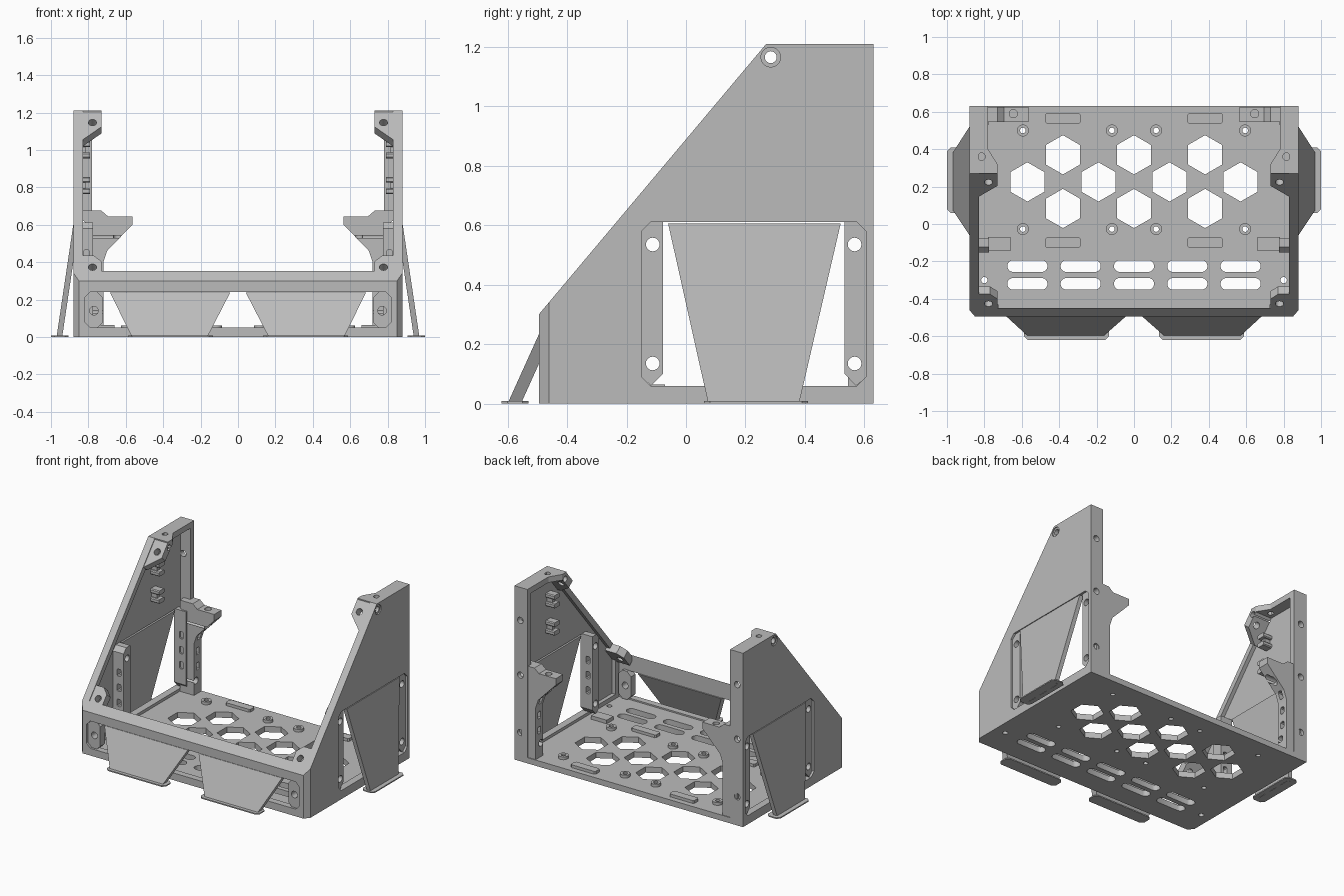
import bpy, bmesh, math
from mathutils import Vector

cube = bpy.data.objects.get("Cube")
if cube:
    bpy.data.objects.remove(cube)

grey = bpy.data.materials.new("plain grey")
grey.use_nodes = True
colour = (0.5, 0.5, 0.5, 1)
grey.diffuse_color = colour
grey.node_tree.nodes["Principled BSDF"].inputs["Base Color"].default_value = colour

W, BACK, FRONT, TOP = 0.88, 0.63, -0.495, 1.21
SLOPE0 = Vector((0, FRONT, 0.30))
ALONG = Vector((0, 0.765, 0.91)).normalized()
OUT = Vector((0, -ALONG.z, ALONG.y))


def on_slope(x, s, d=0):
    return SLOPE0 + Vector((x, 0, 0)) + ALONG * s + OUT * d


def solid(bm, ring_a, ring_b):
    """Closed solid between two matching rings."""
    a = [bm.verts.new(p) for p in ring_a]
    b = [bm.verts.new(p) for p in ring_b]
    faces = [bm.faces.new(a), bm.faces.new(b[::-1])]
    for i in range(len(a)):
        j = (i + 1) % len(a)
        faces.append(bm.faces.new((a[j], a[i], b[i], b[j])))
    bmesh.ops.recalc_face_normals(bm, faces=faces)


def prism(bm, axis, pts, lo, hi):
    place = {"x": lambda p, h: (h, p[0], p[1]),
             "y": lambda p, h: (p[0], h, p[1]),
             "z": lambda p, h: (p[0], p[1], h)}[axis]
    solid(bm, [place(p, lo) for p in pts], [place(p, hi) for p in pts])


def rect(a0, a1, b0, b1, c=0):
    """Rectangle, with corners cut by c."""
    if not c:
        return [(a0, b0), (a1, b0), (a1, b1), (a0, b1)]
    return [(a0 + c, b0), (a1 - c, b0), (a1, b0 + c), (a1, b1 - c),
            (a1 - c, b1), (a0 + c, b1), (a0, b1 - c), (a0, b0 + c)]


def disc(a, b, r, n=20, turn=0):
    return [(a + r * math.cos(turn + math.tau * i / n),
             b + r * math.sin(turn + math.tau * i / n)) for i in range(n)]


def slot(a, b, length, width):
    r, h = width / 2, (length - width) / 2
    return [(a + (h if math.cos(t) > 0 else -h) + r * math.cos(t), b + r * math.sin(t))
            for t in (math.tau * (i + 0.5) / 20 for i in range(20))]


def finish(name, bm):
    me = bpy.data.meshes.new(name)
    bm.to_mesh(me)
    bm.free()
    ob = bpy.data.objects.new(name, me)
    bpy.context.collection.objects.link(ob)
    me.materials.append(grey)
    return ob


def cut(ob, bm):
    """Subtract a set of cutters and bake the result."""
    tool = finish("cutter", bm)
    tool.hide_render = True
    mod = ob.modifiers.new("cut", "BOOLEAN")
    mod.operation, mod.solver, mod.object = "DIFFERENCE", "EXACT", tool
    mod.use_self = True
    graph = bpy.context.evaluated_depsgraph_get()
    ob.data = bpy.data.meshes.new_from_object(ob.evaluated_get(graph))
    ob.modifiers.clear()
    bpy.data.objects.remove(tool)


def mirrored(ob):
    bm = bmesh.new()
    bm.from_mesh(ob.data)
    for v in bm.verts:
        v.co.x *= -1
    bmesh.ops.reverse_faces(bm, faces=bm.faces[:])
    finish(ob.name.replace("left", "right"), bm)


# Frame: side profile, hollowed, with chamfered front corners
bm = bmesh.new()
prism(bm, "x", [(FRONT, 0), (BACK, 0), (BACK, TOP), (0.27, TOP), (FRONT, 0.30)], -W, W)
frame = finish("frame", bm)
bm = bmesh.new()
prism(bm, "x", rect(-0.45, 2, 0.04, 2), -0.83, 0.83)
cut(frame, bm)

bm = bmesh.new()
for s in (-1, 1):
    prism(bm, "z", [(s * 0.85, -0.6), (s * 0.85, FRONT), (s * W, -0.46), (s * 1, -0.46), (s * 1, -0.6)], -1, 2)
    # sunk inner panel
    prism(bm, "x", [(-0.41, 0.07), (0.59, 0.07), (0.59, 1.17), (0.285, 1.17), (-0.41, 0.34)], s * 0.7, s * 0.857)
prism(bm, "y", rect(-0.82, 0.82, 0.05, 0.24, 0.03), -0.7, -0.43)
cut(frame, bm)

bm = bmesh.new()
for s in (-1, 1):
    prism(bm, "x", rect(-0.15, 0.605, 0.06, 0.61, 0.03), s * 0.7, s * 1.1)
    prism(bm, "x", disc(0.285, 1.165, 0.02), s * 0.7, s * 1.1)
    prism(bm, "x", disc(0.285, 1.165, 0.033), s * 0.872, s * 1.1)
    prism(bm, "z", disc(s * 0.8, -0.3, 0.017), -1, 0.2)
    for z in (0.2, 0.6, 0.98):
        prism(bm, "y", disc(s * 0.835, z, 0.022), 0.56, 0.8)
# floor openings
for y, xs in ((0.37, (-0.38, 0, 0.38)), (0.225, (-0.57, -0.19, 0.19, 0.57)), (0.083, (-0.38, 0, 0.38))):
    for x in xs:
        prism(bm, "z", disc(x, y, 0.105, 6, math.pi / 6), -1, 0.2)
for y in (-0.225, -0.32):
    for i in range(-2, 3):
        prism(bm, "z", slot(i * 0.285, y, 0.215, 0.063), -1, 0.2)
POSTS = [(x, y) for x in (-0.594, -0.118, 0.118, 0.594) for y in (-0.027, 0.5)]
for x, y in POSTS:
    prism(bm, "z", disc(x, y, 0.015), -1, 0.2)
cut(frame, bm)

# Floor standoffs, bars and pads
bm = bmesh.new()
for x, y in POSTS:
    prism(bm, "z", disc(x, y, 0.032), 0.035, 0.06)
standoffs = finish("floor_standoffs", bm)
bm = bmesh.new()
for x, y in POSTS:
    prism(bm, "z", disc(x, y, 0.015), -1, 0.2)
cut(standoffs, bm)
bm = bmesh.new()
for x in (-0.38, 0.38):
    for y in (-0.1, 0.565):
        prism(bm, "z", rect(x - 0.095, x + 0.095, y - 0.027, y + 0.027, 0.008), 0.035, 0.06)
for s in (-1, 1):
    prism(bm, "z", rect(s * 0.72 - 0.06, s * 0.72 + 0.06, -0.145, -0.07), 0.035, 0.065)
finish("floor_bars", bm)

# Rear flange and cap along the top
bm = bmesh.new()
prism(bm, "z", rect(0.78, 0.86, 0.59, BACK), 0, 1.19)
flange = finish("left_rear_flange", bm)
bm = bmesh.new()
for z in (0.2, 0.6, 0.98):
    prism(bm, "y", disc(0.835, z, 0.022), 0.5, 0.8)
cut(flange, bm)
mirrored(flange)

bm = bmesh.new()
prism(bm, "z", [(0.86, 0.27), (0.73, 0.27), (0.73, 0.32), (0.78, 0.40), (0.78, BACK), (0.86, BACK)], 1.17, TOP)
cap = finish("left_top_cap", bm)
bm = bmesh.new()
prism(bm, "z", disc(0.815, 0.36, 0.02), 1, 1.5)
prism(bm, "x", disc(0.285, 1.165, 0.02), 0.6, 1)
cut(cap, bm)
mirrored(cap)

# Corner gussets lying on the slope
for label, pts, hole in (
        ("upper", [(0.86, 0.99), (0.83, 0.99), (0.73, 1.08), (0.73, 1.187), (0.86, 1.187)], 1.11),
        ("lower", [(0.86, 0.04), (0.73, 0.04), (0.73, 0.14), (0.77, 0.18), (0.86, 0.18)], 0.10)):
    bm = bmesh.new()
    solid(bm, [on_slope(x, s, -0.005) for x, s in pts], [on_slope(x, s, -0.06) for x, s in pts])
    gusset = finish("left_%s_gusset" % label, bm)
    bm = bmesh.new()
    ring = disc(0.778, hole, 0.022)
    solid(bm, [on_slope(x, s, -0.2) for x, s in ring], [on_slope(x, s, 0.2) for x, s in ring])
    if label == "upper":
        prism(bm, "x", disc(0.285, 1.165, 0.02), 0.6, 1)
    cut(gusset, bm)
    mirrored(gusset)

# Columns either side of the side window
for label, y0, d in (("front", -0.152, 1), ("rear", 0.607, -1)):
    bm = bmesh.new()
    prof = [(0, 0.09), (0.035, 0.06), (0.074, 0.10), (0.074, 0.612), (0.03, 0.612), (0, 0.58)]
    prism(bm, "x", [(y0 + d * a, z) for a, z in prof], 0.775, 0.866)
    column = finish("left_%s_column" % label, bm)
    bm = bmesh.new()
    yc = y0 + d * 0.04
    for z in (0.135, 0.535):
        prism(bm, "x", disc(yc, z, 0.023), 0.7, 1)
    for z in (0.23, 0.335, 0.44):
        prism(bm, "y", rect(0.795, 0.825, z - 0.025, z + 0.025, 0.006), yc - 0.1, yc + 0.1)
    cut(column, bm)
    mirrored(column)

# Rear hook brackets
bm = bmesh.new()
prism(bm, "y", [(0.83, 0.04), (0.72, 0.04), (0.72, 0.40), (0.70, 0.46), (0.565, 0.60),
                (0.565, 0.645), (0.695, 0.645), (0.73, 0.675), (0.83, 0.675)], 0.545, 0.625)
bracket = finish("left_rear_bracket", bm)
bm = bmesh.new()
prism(bm, "z", disc(0.645, 0.59, 0.022), 0.4, 0.8)
prism(bm, "y", disc(0.835, 0.6, 0.022), 0.5, 0.8)
for z in (0.135, 0.535):
    prism(bm, "x", disc(0.567, z, 0.023), 0.5, 1)
for z in (0.23, 0.335, 0.44):
    prism(bm, "x", rect(0.57, 0.6, z - 0.025, z + 0.025, 0.006), 0.5, 0.76)
cut(bracket, bm)
mirrored(bracket)

# Tabs at the ends of the front window
bm = bmesh.new()
prism(bm, "y", rect(0.725, 0.822, 0.045, 0.242, 0.03), -0.48, -0.43)
tab = finish("left_front_tab", bm)
bm = bmesh.new()
prism(bm, "y", disc(0.77, 0.14, 0.023), -0.7, -0.2)
cut(tab, bm)
mirrored(tab)

# Small clips on the inner panels
bm = bmesh.new()
for z in (0.81, 1.0):
    for dz in (-0.03, 0.03):
        prism(bm, "x", rect(0.26, 0.32, z + dz - 0.015, z + dz + 0.015, 0.006), 0.79, 0.86)
    prism(bm, "x", rect(0.275, 0.305, z - 0.04, z + 0.04), 0.815, 0.86)
mirrored(finish("left_panel_clips", bm))

# Sloping legs hung in the windows, each with a thin slotted foot
bm = bmesh.new()
leg = [(0.88, -0.06, 0.605), (0.88, 0.52, 0.605), (0.97, 0.38, 0), (0.97, 0.075, 0)]
solid(bm, leg, [(x - 0.03, y, z) for x, y, z in leg])
mirrored(finish("left_side_leg", bm))
bm = bmesh.new()
leg = [(0.042, -0.493, 0.237), (0.684, -0.493, 0.237), (0.567, -0.6, 0), (0.164, -0.6, 0)]
solid(bm, leg, [(x, y + 0.045, z) for x, y, z in leg])
mirrored(finish("left_front_leg", bm))

for name, box, along_y in (("left_side_foot", (0.905, 1.0, 0.06, 0.41), True),
                           ("left_front_foot", (0.134, 0.588, -0.62, -0.53), False)):
    bm = bmesh.new()
    prism(bm, "z", rect(*box, 0.02), 0, 0.008)
    foot = finish(name, bm)
    bm = bmesh.new()
    cx, cy = (box[0] + box[1]) / 2, (box[2] + box[3]) / 2
    for i in (-1, 0, 1):
        if along_y:
            prism(bm, "z", [(cx + b, cy + a) for a, b in slot(i * 0.105, 0, 0.085, 0.03)], -1, 1)
        else:
            prism(bm, "z", slot(cx + i * 0.135, cy, 0.11, 0.03), -1, 1)
    cut(foot, bm)
    mirrored(foot)

# Smooth round holes, keep every edge sharp
for ob in bpy.context.scene.objects:
    if ob.type == "MESH":
        ob.select_set(True)
        bpy.context.view_layer.objects.active = ob
bpy.ops.object.shade_smooth_by_angle(angle=math.radians(25))
